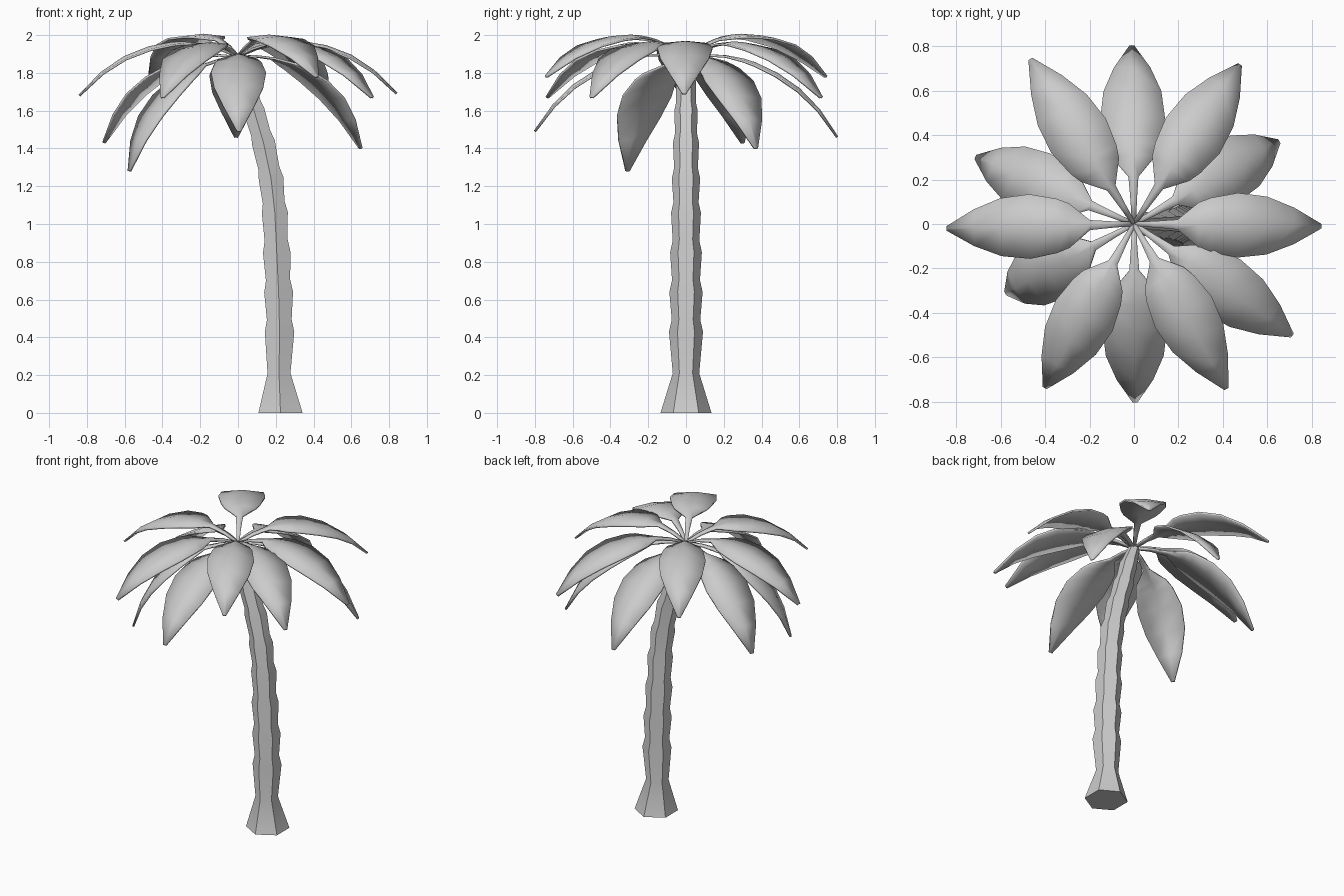
import bpy, bmesh, math
from mathutils import Vector

cube = bpy.data.objects.get("Cube")
if cube:
    bpy.data.objects.remove(cube)

grey = bpy.data.materials.new("plain_grey")
grey.use_nodes = True
color = (0.6, 0.6, 0.6, 1)
grey.diffuse_color = color
grey.node_tree.nodes["Principled BSDF"].inputs["Base Color"].default_value = color


def finish(bm, name, angle):
    bmesh.ops.recalc_face_normals(bm, faces=bm.faces)
    mesh = bpy.data.meshes.new(name)
    bm.to_mesh(mesh)
    bm.free()
    mesh.materials.append(grey)
    obj = bpy.data.objects.new(name, mesh)
    bpy.context.collection.objects.link(obj)
    bpy.ops.object.select_all(action="DESELECT")
    obj.select_set(True)
    bpy.context.view_layer.objects.active = obj
    bpy.ops.object.shade_smooth_by_angle(angle=math.radians(angle))
    return obj


# Trunk: six-sided rings along a bent line, flaring below each joint
joints = [(.22, .43, .09), (.215, .64, .088), (.205, .85, .084), (.195, 1.06, .079),
          (.175, 1.24, .075), (.135, 1.43, .069), (.085, 1.6, .062), (.045, 1.75, .054)]
rings = [(.225, 0, .135), (.217, .21, .07)]
for (x, z, r), (x2, z2, _) in zip(joints, joints[1:] + [(0, 1.88, 0)]):
    rings += [(x, z, r), (x + (x2 - x) * .3, z + (z2 - z) * .3, r * .84)]
rings.append((0, 1.88, .035))

bm = bmesh.new()
loops = []
for i, (x, z, r) in enumerate(rings):
    before, after = rings[max(i - 1, 0)], rings[min(i + 1, len(rings) - 1)]
    lean = (after[0] - before[0]) / (after[2 - 1] - before[1]) if i else 0
    loop = []
    for k in range(6):
        a = math.radians(30 + 60 * k)
        dx = r * math.cos(a)
        loop.append(bm.verts.new((x + dx, r * math.sin(a), z - dx * lean)))
    loops.append(loop)
for low, high in zip(loops, loops[1:]):
    for k in range(6):
        n = (k + 1) % 6
        bm.faces.new((low[k], low[n], high[n], high[k]))
bm.faces.new(loops[0])
bm.faces.new(loops[-1])
finish(bm, "trunk", 35)

# Fronds: one arched template (along chord, height, half width) fitted to each tip
CROWN = Vector((0, 0, 1.885))
template = [(0, 0, .009), (.1, .073, .014), (.206, .128, .022), (.31, .16, .1),
            (.374, .171, .122), (.515, .177, .145), (.674, .156, .13),
            (.831, .1, .082), (1, 0, .01)]


def frond(name, tip, arch):
    chord = Vector(tip) - CROWN
    side = Vector((-chord.y, chord.x, 0)).normalized()
    up = chord.cross(side).normalized()
    bm = bmesh.new()
    rows = []
    for t, h, w in template:
        mid = CROWN + chord * t + up * (h * arch * chord.length)
        crown = up * (w * .05)
        rows.append([bm.verts.new(p) for p in
                     (mid - side * w - crown, mid + crown, mid + side * w - crown)])
    for a, b in zip(rows, rows[1:]):
        for k in range(2):
            bm.faces.new((a[k], b[k], b[k + 1], a[k + 1]))
    obj = finish(bm, name, 40)
    solid = obj.modifiers.new("thickness", "SOLIDIFY")
    solid.thickness = .012
    solid.offset = 0


tips = [(.84, -.01, 1.69, 1), (.65, .37, 1.4, .95), (.475, .715, 1.67, 1),
        (-.01, .8, 1.46, .87), (-.465, .74, 1.78, 1), (-.71, .3, 1.43, .95),
        (-.84, -.02, 1.68, 1), (-.575, -.31, 1.28, .95), (-.4, -.735, 1.67, 1),
        (.005, -.8, 1.49, .87), (.415, -.74, 1.78, 1), (.71, -.5, 1.67, 1)]
for i, (x, y, z, arch) in enumerate(tips):
    frond(f"frond_{i + 1}", (x, y, z), arch)
